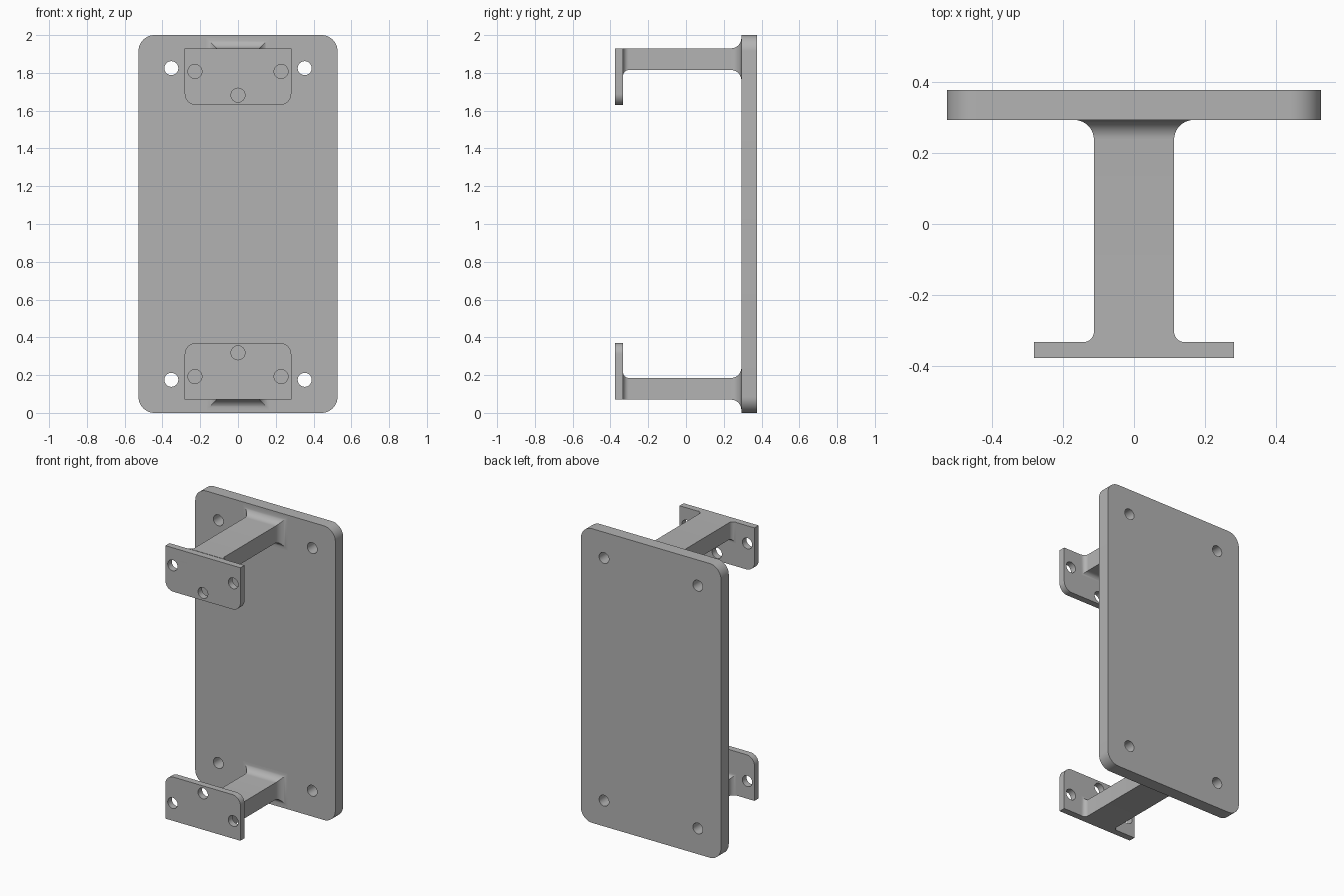
import bpy
import bmesh
from math import sin, cos, pi, radians
from mathutils import Matrix

cube = bpy.data.objects.get("Cube")
if cube:
    bpy.data.objects.remove(cube, do_unlink=True)

grey = bpy.data.materials.new("plain grey")
grey.use_nodes = True
colour = (0.45, 0.45, 0.45, 1)
grey.diffuse_color = colour
grey.node_tree.nodes["Principled BSDF"].inputs["Base Color"].default_value = colour

HOLE = 0.037


def finish(obj):
    """Clean the mesh, give it the material and smooth only the curved faces."""
    bm = bmesh.new()
    bm.from_mesh(obj.data)
    bmesh.ops.remove_doubles(bm, verts=bm.verts, dist=0.0001)
    bmesh.ops.recalc_face_normals(bm, faces=bm.faces)
    bm.to_mesh(obj.data)
    bm.free()
    obj.data.materials.clear()
    obj.data.materials.append(grey)
    bpy.ops.object.select_all(action='DESELECT')
    obj.select_set(True)
    bpy.context.view_layer.objects.active = obj
    bpy.ops.object.shade_smooth_by_angle(angle=radians(30))


def arc(cx, cz, r, start, sweep, steps):
    return [(cx + r * cos(start + sweep * i / steps),
             cz + r * sin(start + sweep * i / steps)) for i in range(steps + 1)]


def rounded_rect(w, z0, z1, r_bottom, r_top):
    """Counter-clockwise outline; a zero radius leaves a sharp corner."""
    points = []
    corners = [(1, 1, r_top), (-1, 1, r_top), (-1, -1, r_bottom), (1, -1, r_bottom)]
    for i, (sx, sz, r) in enumerate(corners):
        z = z1 - r if sz > 0 else z0 + r
        if r:
            points += arc(sx * (w - r), z, r, i * pi / 2, pi / 2, 10)
        else:
            points.append((sx * w, z))
    return points


def drilled_plate(name, outline, holes, y0, y1):
    """Flat plate facing the front, with round through holes."""
    curve = bpy.data.curves.new(name, 'CURVE')
    curve.dimensions = '2D'
    curve.fill_mode = 'BOTH'
    curve.extrude = (y1 - y0) / 2
    loops = [outline] + [arc(x, z, HOLE, 0, 2 * pi, 32)[:-1] for x, z in holes]
    for loop in loops:
        spline = curve.splines.new('POLY')
        spline.points.add(len(loop) - 1)
        for point, (x, z) in zip(spline.points, loop):
            point.co = (x, z, 0, 1)
        spline.use_cyclic_u = True
    obj = bpy.data.objects.new(name, curve)
    bpy.context.collection.objects.link(obj)
    bpy.ops.object.select_all(action='DESELECT')
    obj.select_set(True)
    bpy.context.view_layer.objects.active = obj
    bpy.ops.object.convert(target='MESH')
    obj = bpy.context.view_layer.objects.active
    obj.data.transform(Matrix.Translation((0, (y0 + y1) / 2, 0)) @ Matrix.Rotation(pi / 2, 4, 'X'))
    finish(obj)


def bracket_arm(name, flip):
    """Rectangular arm with fillets flaring into the tab and the back plate."""
    w, z0, z1 = 0.113, 1.815, 1.93
    front, back, r_tab, r_plate, steps = -0.333, 0.293, 0.03, 0.055, 10
    rings = []
    for i in range(steps + 1):
        a = pi / 2 * i / steps
        rings.append((front + r_tab * (1 - cos(a)), r_tab * (1 - sin(a)), 0))
    for i in range(steps + 1):
        a = pi / 2 * i / steps
        flare = r_plate * (1 - cos(a))
        rings.append((back - r_plate * (1 - sin(a)), flare, flare))
    bm = bmesh.new()
    loops = []
    for y, grow, grow_top in rings:
        x, lo, hi = w + grow, z0 - grow, z1 + grow_top
        loops.append([bm.verts.new((px, y, flip(pz)))
                      for px, pz in ((-x, lo), (x, lo), (x, hi), (-x, hi))])
    for a, b in zip(loops, loops[1:]):
        for i in range(4):
            j = (i + 1) % 4
            bm.faces.new((a[i], a[j], b[j], b[i]))
    bm.faces.new(loops[0])
    bm.faces.new(loops[-1])
    mesh = bpy.data.meshes.new(name)
    bm.to_mesh(mesh)
    bm.free()
    obj = bpy.data.objects.new(name, mesh)
    bpy.context.collection.objects.link(obj)
    finish(obj)


# Back plate with four corner holes
drilled_plate("back_plate", rounded_rect(0.527, 0, 2, 0.085, 0.085),
              [(x, z) for x in (-0.353, 0.353) for z in (0.175, 1.825)], 0.293, 0.377)

# Upper bracket and its mirrored lower twin
for label, flip in (("upper", lambda z: z), ("lower", lambda z: 2 - z)):
    low, high = sorted((flip(1.63), flip(1.928)))
    radii = (0.06, 0) if label == "upper" else (0, 0.06)
    holes = [(-0.228, flip(1.808)), (0.228, flip(1.808)), (0, flip(1.682))]
    drilled_plate(label + "_tab", rounded_rect(0.282, low, high, *radii), holes, -0.377, -0.333)
    bracket_arm(label + "_arm", flip)
